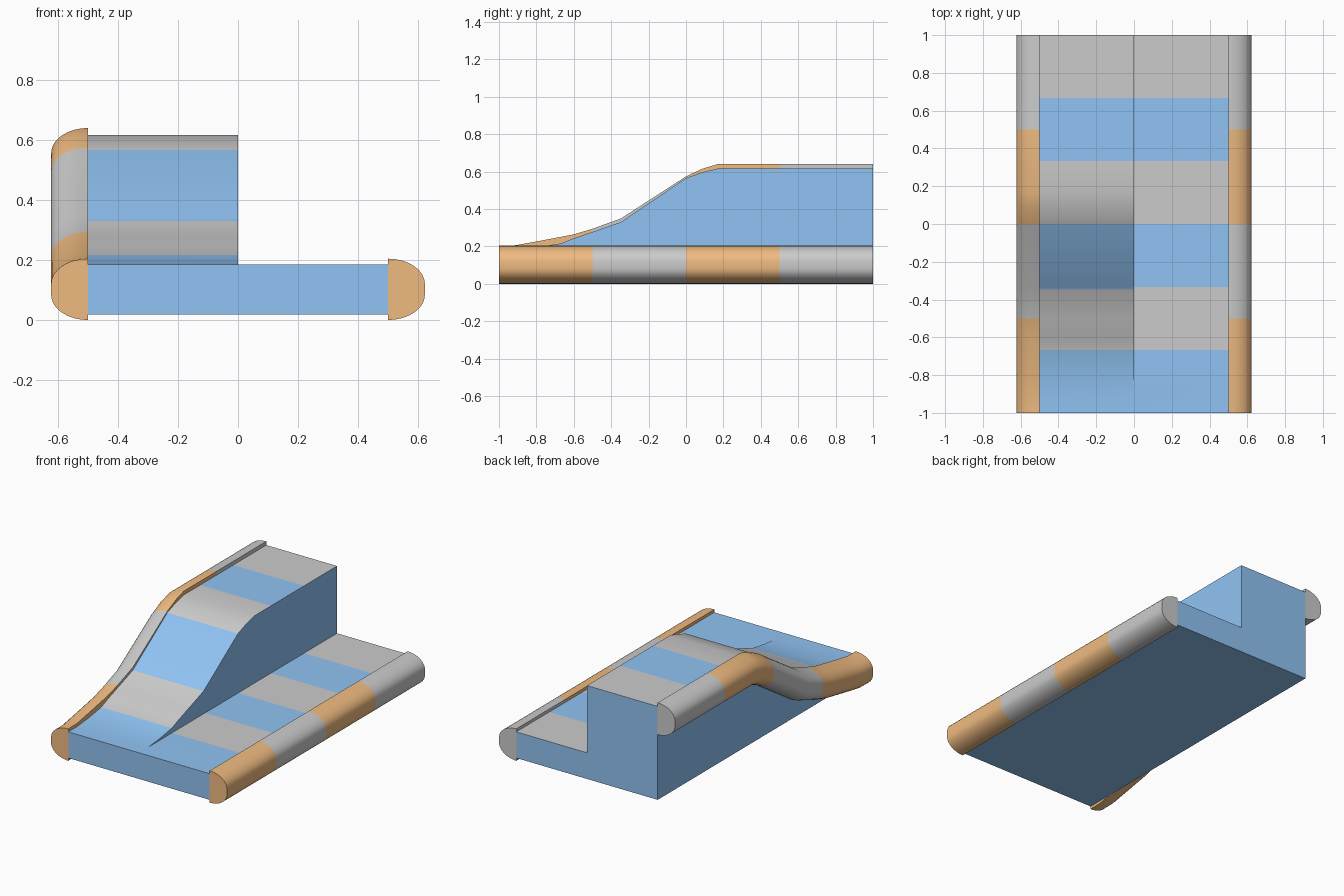
import bpy, bmesh, math

if "Cube" in bpy.data.objects:
    bpy.data.objects.remove(bpy.data.objects["Cube"])

def material(name, rgb):
    m = bpy.data.materials.new(name)
    m.diffuse_color = (*rgb, 1)
    m.use_nodes = True
    m.node_tree.nodes["Principled BSDF"].inputs["Base Color"].default_value = m.diffuse_color
    return m

grey = material("grey", (0.8, 0.8, 0.8))
blue = material("blue", (0.28, 0.55, 0.9))
orange = material("orange", (0.87, 0.5, 0.22))

def height(curve, y):
    """Linear interpolation along a (y, z) profile."""
    for (y0, z0), (y1, z1) in zip(curve, curve[1:]):
        if y <= y1:
            return z0 + (z1 - z0) * (y - y0) / (y1 - y0)
    return curve[-1][1]

def loft(name, stations, section, materials, pick):
    """Skin closed xz sections along y; pick(edge, y) gives the material slot."""
    bm = bmesh.new()
    rings = [[bm.verts.new((x, y, z)) for x, z in section(y)] for y in stations]
    n = len(rings[0])
    for a, b, ya, yb in zip(rings, rings[1:], stations, stations[1:]):
        for i in range(n):
            j = (i + 1) % n
            f = bm.faces.new((a[i], a[j], b[j], b[i]))
            f.material_index = pick(i, (ya + yb) / 2)
    for ring, y in ((rings[0], stations[0]), (rings[-1], stations[-1])):
        bm.faces.new(ring).material_index = pick(-1, y)
    bmesh.ops.remove_doubles(bm, verts=bm.verts, dist=1e-4)
    bmesh.ops.recalc_face_normals(bm, faces=bm.faces)
    me = bpy.data.meshes.new(name)
    bm.to_mesh(me)
    bm.free()
    for m in materials:
        me.materials.append(m)
    ob = bpy.data.objects.new(name, me)
    bpy.context.collection.objects.link(ob)
    bpy.context.view_layer.objects.active = ob
    ob.select_set(True)
    bpy.ops.object.shade_smooth_by_angle(angle=math.radians(30))
    ob.select_set(False)

# Track body: flat lane on the right, ramp lane on the left
LOW, DECK = 0.018, 0.185
ramp = [(-1, DECK), (-0.91, DECK), (-0.8, 0.195), (-0.667, 0.216), (-0.6, 0.243),
        (-0.5, 0.277), (-0.348, 0.33), (0, 0.565), (0.09, 0.597), (0.167, 0.615), (1, 0.615)]

def body_section(y):
    h = height(ramp, y)
    return [(-0.5, LOW), (-0.5, h), (0, h), (0, DECK), (0.5, DECK), (0.5, LOW)]

def body_colour(edge, y):
    if edge not in (1, 3):
        return 0
    if edge == 1 and -0.348 < y < -0.333:
        return 0
    return int((y + 1) * 3) % 2

body_y = sorted({p[0] for p in ramp} | {-0.3333, 0.3333, 0.6667})
loft("track_body", body_y, body_section, [blue, grey], body_colour)

# Side rails: flat inside, rounded outside; the left one climbs with the ramp
climb = [(-1, 0), (-0.91, 0.002), (-0.8, 0.022), (-0.6, 0.06), (-0.5, 0.09),
         (-0.348, 0.145), (0, 0.37), (0.09, 0.412), (0.167, 0.435), (1, 0.435)]
level = [(-1, 0), (1, 0)]

def rail(name, side, path):
    arc = [math.pi / 2 * i / 8 for i in range(9)]
    top = [(0.5 + 0.122 * math.sin(a), 0.12 + 0.084 * math.cos(a)) for a in arc]
    profile = top + [(x, 0.204 - z) for x, z in reversed(top)]

    def section(y):
        lift = height(path, y)
        return [(side * x, z + lift) for x, z in profile]

    ys = sorted({p[0] for p in path} | {-0.5, 0, 0.5})
    loft(name, ys, section, [orange, grey],
         lambda edge, y: min(int((y + 1) * 2), 3) % 2)

rail("left_rail", -1, climb)
rail("right_rail", 1, level)
